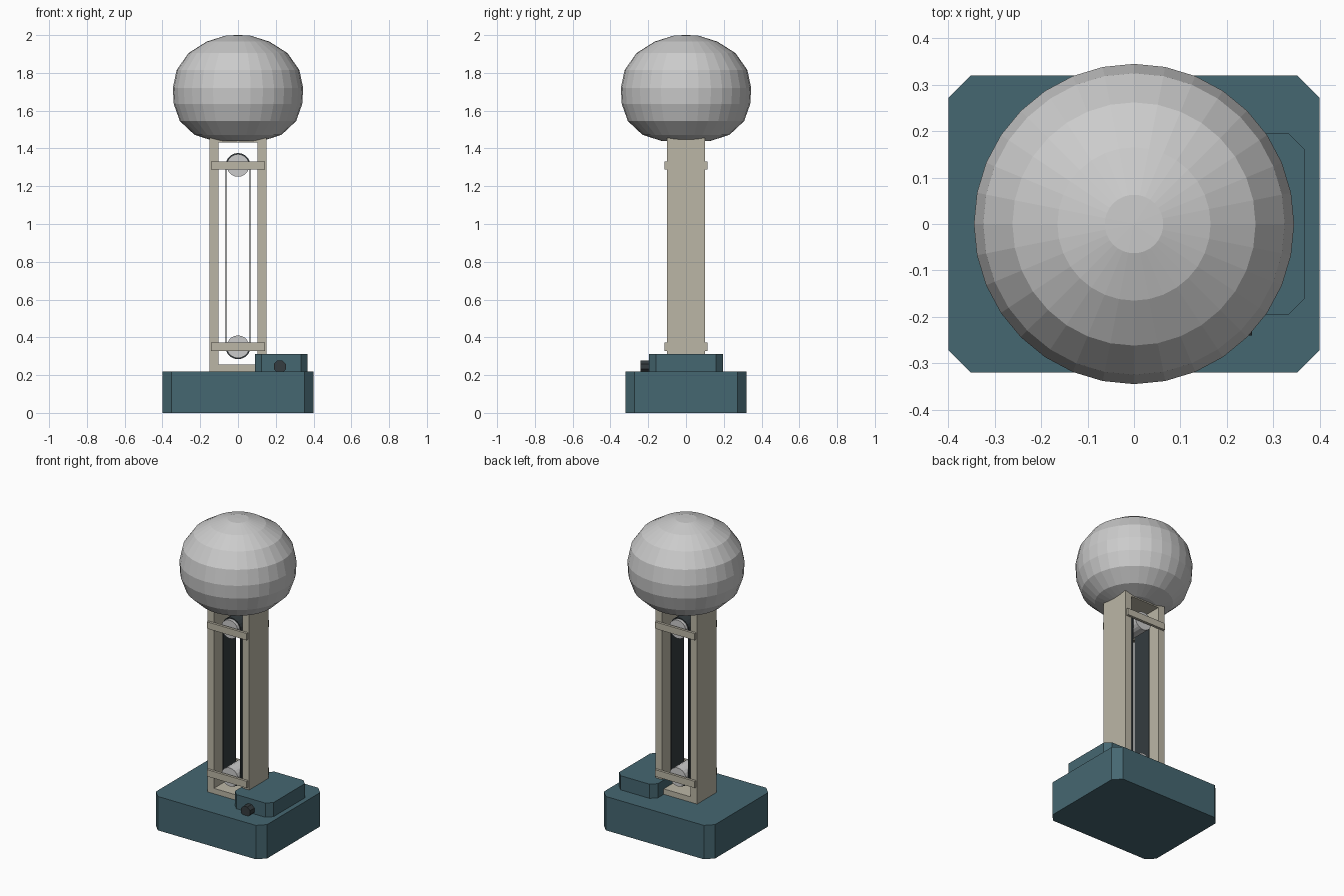
import bpy, bmesh, math

if "Cube" in bpy.data.objects:
    bpy.data.objects.remove(bpy.data.objects["Cube"])


def material(name, rgb):
    m = bpy.data.materials.new(name)
    m.diffuse_color = (*rgb, 1)
    m.use_nodes = True
    m.node_tree.nodes["Principled BSDF"].inputs["Base Color"].default_value = m.diffuse_color
    return m


TEAL = material("teal_paint", (0.06, 0.135, 0.165))
CREAM = material("cream_plastic", (0.50, 0.47, 0.38))
DARK = material("dark_rubber", (0.035, 0.045, 0.05))


def finish(name, bm, mat=None):
    bmesh.ops.recalc_face_normals(bm, faces=bm.faces)
    me = bpy.data.meshes.new(name)
    bm.to_mesh(me)
    bm.free()
    ob = bpy.data.objects.new(name, me)
    bpy.context.collection.objects.link(ob)
    if mat:
        me.materials.append(mat)
    return ob


def prism(name, outline, a, b, axis, mat=None):
    """Extrude a 2D outline from a to b along z (x,y outline) or y (x,z outline)."""
    bm = bmesh.new()
    put = (lambda p, h: (p[0], p[1], h)) if axis == 'z' else (lambda p, h: (p[0], h, p[1]))
    lo = [bm.verts.new(put(p, a)) for p in outline]
    hi = [bm.verts.new(put(p, b)) for p in outline]
    bm.faces.new(lo)
    bm.faces.new(hi)
    n = len(outline)
    for i in range(n):
        j = (i + 1) % n
        bm.faces.new((lo[i], lo[j], hi[j], hi[i]))
    return finish(name, bm, mat)


def loop_band(name, outer, inner, half, mat):
    """Closed band between two x,z outlines, spanning y = -half..half."""
    bm = bmesh.new()
    rows = [[bm.verts.new((x, y, z)) for x, z in pts]
            for pts, y in ((outer, -half), (outer, half), (inner, half), (inner, -half))]
    n = len(outer)
    for k in range(4):
        r, s = rows[k], rows[(k + 1) % 4]
        for i in range(n):
            j = (i + 1) % n
            bm.faces.new((r[i], r[j], s[j], s[i]))
    return finish(name, bm, mat)


def rect(x0, x1, z0, z1):
    return [(x0, z0), (x1, z0), (x1, z1), (x0, z1)]


def chamfered(x0, x1, y0, y1, c):
    return [(x0 + c, y0), (x1 - c, y0), (x1, y0 + c), (x1, y1 - c),
            (x1 - c, y1), (x0 + c, y1), (x0, y1 - c), (x0, y0 + c)]


def circle(cx, cz, r, n, start=0.0):
    return [(cx + r * math.cos(start + math.tau * i / n),
             cz + r * math.sin(start + math.tau * i / n)) for i in range(n)]


def stadium(r, z0, z1, n=10):
    top = [(r * math.cos(math.pi * i / n), z1 + r * math.sin(math.pi * i / n)) for i in range(n + 1)]
    return top + [(-x, z0 + z1 - z) for x, z in top]


# Base, motor housing and speed knob
prism("base", chamfered(-0.40, 0.40, -0.32, 0.32, 0.048), 0, 0.22, 'z', TEAL)
prism("motor_housing", chamfered(0.09, 0.368, -0.195, 0.195, 0.035), 0.22, 0.312, 'z', TEAL)
prism("knob", circle(0.222, 0.245, 0.035, 8, math.pi / 8), -0.24, -0.19, 'y', DARK)

# Open column frame
loop_band("column_frame", rect(-0.15, 0.15, 0.215, 1.47),
          rect(-0.103, 0.103, 0.255, 1.432), 0.10, CREAM)

# Rollers, axles and the bars that carry them
LOW, HIGH = 0.35, 1.31
for label, z in (("lower", LOW), ("upper", HIGH)):
    prism(label + "_roller", circle(0, z, 0.06, 20), -0.085, 0.085, 'y')
    prism(label + "_axle", circle(0, z, 0.015, 8), -0.105, 0.105, 'y')
    for side, s in (("front", -1), ("back", 1)):
        prism(f"{label}_{side}_bar", rect(-0.143, 0.143, z - 0.022, z + 0.022),
              s * 0.098, s * 0.115, 'y', CREAM)

# Drive belt
loop_band("belt", stadium(0.066, LOW, HIGH), stadium(0.06, LOW, HIGH), 0.065, DARK)

# Faceted dome, lathed from a profile
profile = [(0.13, 1.44), (0.23, 1.472), (0.308, 1.545), (0.34, 1.635), (0.345, 1.72),
           (0.325, 1.815), (0.262, 1.905), (0.165, 1.966), (0.063, 1.998)]
SEG = 32
bm = bmesh.new()
rings = [[bm.verts.new((x, y, z)) for x, y in circle(0, 0, r, SEG, math.pi / 2)]
         for r, z in profile]
for r, s in zip(rings, rings[1:]):
    for i in range(SEG):
        j = (i + 1) % SEG
        bm.faces.new((r[i], r[j], s[j], s[i]))
for ring, z in ((rings[0], 1.44), (rings[-1], 2.0)):
    pole = bm.verts.new((0, 0, z))
    for i in range(SEG):
        bm.faces.new((ring[i], ring[(i + 1) % SEG], pole))
finish("dome", bm)
